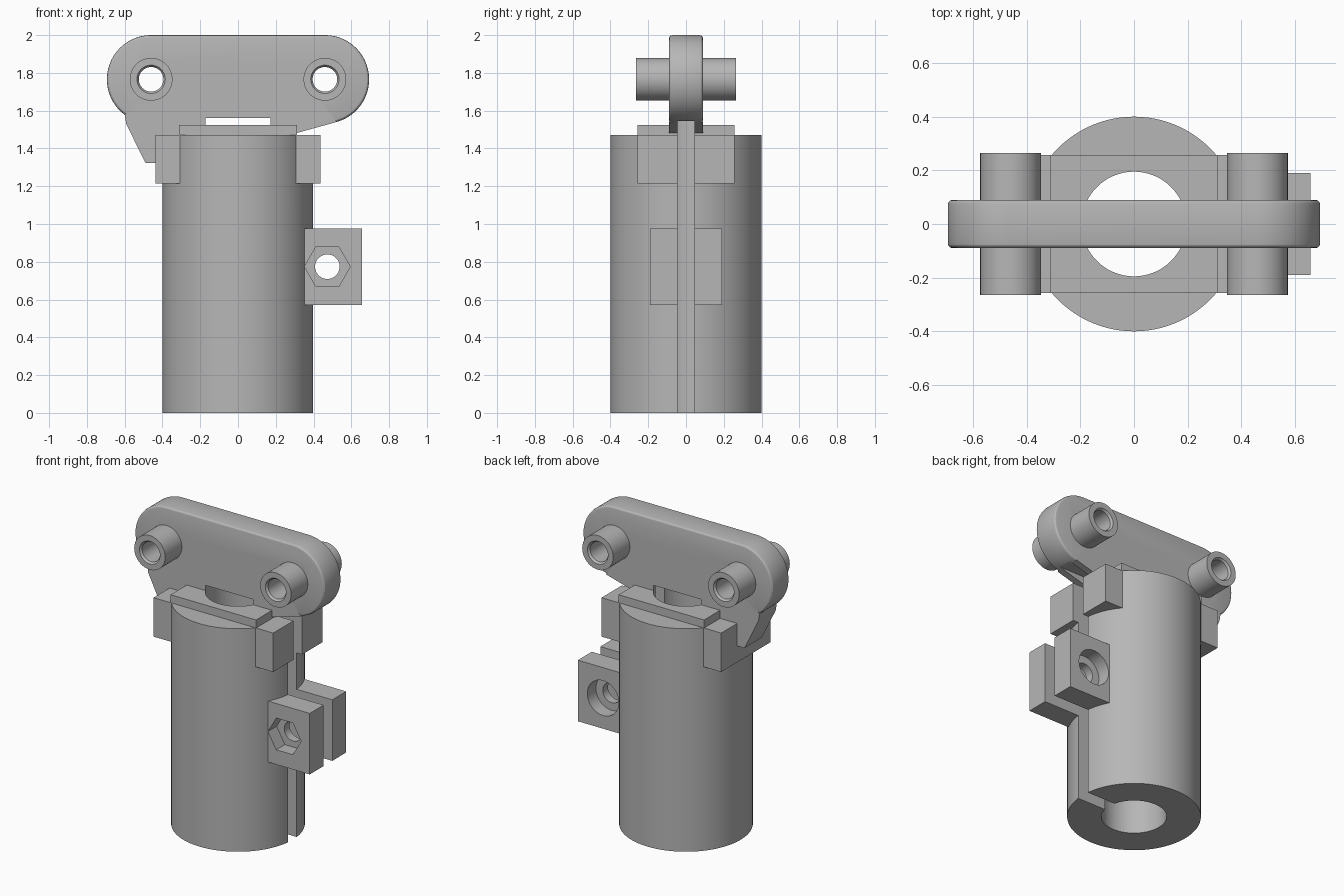
import bpy, bmesh
from math import sin, cos, radians, tau
from mathutils import Vector

if "Cube" in bpy.data.objects:
    bpy.data.objects.remove(bpy.data.objects["Cube"])

# One plain grey for everything
grey = bpy.data.materials.new("plain_grey")
grey.use_nodes = True
GREY = (0.47, 0.47, 0.47, 1)
grey.diffuse_color = GREY
grey.node_tree.nodes["Principled BSDF"].inputs["Base Color"].default_value = GREY


def finish(name, bm):
    bmesh.ops.recalc_face_normals(bm, faces=bm.faces)
    mesh = bpy.data.meshes.new(name)
    bm.to_mesh(mesh)
    bm.free()
    mesh.materials.append(grey)
    obj = bpy.data.objects.new(name, mesh)
    bpy.context.collection.objects.link(obj)
    return obj


def arc(cx, cy, r, start=0, end=360, n=96):
    """Points on an arc; a full circle leaves out the repeated last point."""
    count = n if end - start == 360 else n + 1
    angles = [radians(start + (end - start) * i / n) for i in range(count)]
    return [(cx + r * cos(a), cy + r * sin(a)) for a in angles]


def prism(name, points, low, high, axis="Y"):
    """Extrude an outline along Y (outline in xz) or Z (outline in xy)."""
    place = (lambda a, b: (a, low, b)) if axis == "Y" else (lambda a, b: (a, b, low))
    bm = bmesh.new()
    face = bm.faces.new([bm.verts.new(place(a, b)) for a, b in points])
    grown = bmesh.ops.extrude_face_region(bm, geom=[face])["geom"]
    step = Vector((0, high - low, 0) if axis == "Y" else (0, 0, high - low))
    bmesh.ops.translate(bm, vec=step, verts=[g for g in grown if isinstance(g, bmesh.types.BMVert)])
    return finish(name, bm)


def box(name, x0, x1, y0, y1, z0, z1):
    return prism(name, [(x0, z0), (x1, z0), (x1, z1), (x0, z1)], y0, y1)


def apply_all(obj):
    bpy.ops.object.select_all(action="DESELECT")
    bpy.context.view_layer.objects.active = obj
    obj.select_set(True)
    for mod in list(obj.modifiers):
        bpy.ops.object.modifier_apply(modifier=mod.name)


def combine(obj, others, operation):
    for other in others:
        mod = obj.modifiers.new(operation.lower(), "BOOLEAN")
        mod.operation, mod.object, mod.solver = operation, other, "EXACT"
        other.hide_render = True
    apply_all(obj)


def smooth(obj):
    bpy.ops.object.select_all(action="DESELECT")
    bpy.context.view_layer.objects.active = obj
    obj.select_set(True)
    bpy.ops.object.shade_smooth_by_angle(angle=radians(25))


# Main dimensions
TUBE_R, BORE_R, TUBE_TOP = 0.4, 0.195, 1.472
PLATE_Y, SLOT_Y = 0.09, 0.045
PIVOT_X, PIVOT_Z, END_R = 0.46, 1.766, 0.234
BOLT = (0.473, 0.774)

# Cutters: central bore, clamping slot, bolt hole, nut recess, bolt head recess
bore = prism("bore_cutter", arc(0, 0, BORE_R), -0.1, 1.56, "Z")
slot = box("slot_cutter", 0, 0.9, -SLOT_Y, SLOT_Y, -0.1, 1.545)
bolt = prism("bolt_cutter", arc(*BOLT, 0.065, n=48), -0.3, 0.3)
nut = prism("nut_cutter", arc(*BOLT, 0.121, n=6), -0.3, -0.1)
head = prism("head_cutter", arc(*BOLT, 0.115, n=48), 0.1, 0.3)

# Split clamp sleeve with its collar, cap and bolt lugs
sleeve = prism("clamp_sleeve", arc(0, 0, TUBE_R), 0, TUBE_TOP, "Z")
extras = [
    box("collar", -0.437, 0.437, -0.257, 0.257, 1.215, TUBE_TOP),
    box("cap", -0.312, 0.312, -0.257, 0.257, 1.3, 1.525),
    box("lugs", 0.34, 0.657, -0.19, 0.19, 0.572, 0.975),
]
combine(sleeve, extras, "UNION")
combine(sleeve, [bore, slot, bolt, nut, head], "DIFFERENCE")

# Rounded mounting plate with softened rims
outline = (arc(PIVOT_X, PIVOT_Z, END_R, -90, 90, 48)
           + arc(-PIVOT_X, PIVOT_Z, END_R, 90, 270, 48))
plate = prism("mounting_plate", outline, -PLATE_Y, PLATE_Y)
bevel = plate.modifiers.new("rim", "BEVEL")
bevel.width, bevel.segments = 0.018, 3
bevel.limit_method, bevel.angle_limit = "ANGLE", radians(40)
apply_all(plate)

# Web that joins the plate to the sleeve
web = prism("web", [(-0.6, 1.58), (-0.592, 1.53), (-0.49, 1.323), (-0.36, 1.323),
                    (-0.3, 1.45), (0.2, 1.45), (0.312, 1.482), (0.522, 1.54),
                    (0.4, 1.7), (-0.4, 1.7)], -PLATE_Y, PLATE_Y)
holes = [prism("pivot_cutter", arc(s * PIVOT_X, PIVOT_Z, 0.09, n=48), -0.3, 0.3) for s in (-1, 1)]
combine(plate, [web], "UNION")
combine(plate, [bore, slot] + holes, "DIFFERENCE")

# Pivot bushings, turned from a ring profile with chamfered bores
bushings = []
for side, x in (("left", PIVOT_X), ("right", -PIVOT_X)):
    bm = bmesh.new()
    profile = [(0.065, -0.25), (0.075, -0.264), (0.113, -0.264),
               (0.113, 0.264), (0.075, 0.264), (0.065, 0.25)]
    ring = [bm.verts.new((x + r, y, PIVOT_Z)) for r, y in profile]
    edges = [bm.edges.new((ring[i - 1], ring[i])) for i in range(len(ring))]
    bmesh.ops.spin(bm, geom=ring + edges, cent=(x, 0, PIVOT_Z), axis=(0, 1, 0),
                   angle=tau, steps=64, use_duplicate=False)
    bmesh.ops.remove_doubles(bm, verts=bm.verts, dist=0.0005)
    bushings.append(finish(side + "_bushing", bm))

# Remove the used helpers and shade the finished parts
for helper in extras + holes + [web, bore, slot, bolt, nut, head]:
    bpy.data.objects.remove(helper)
for part in [sleeve, plate] + bushings:
    smooth(part)
